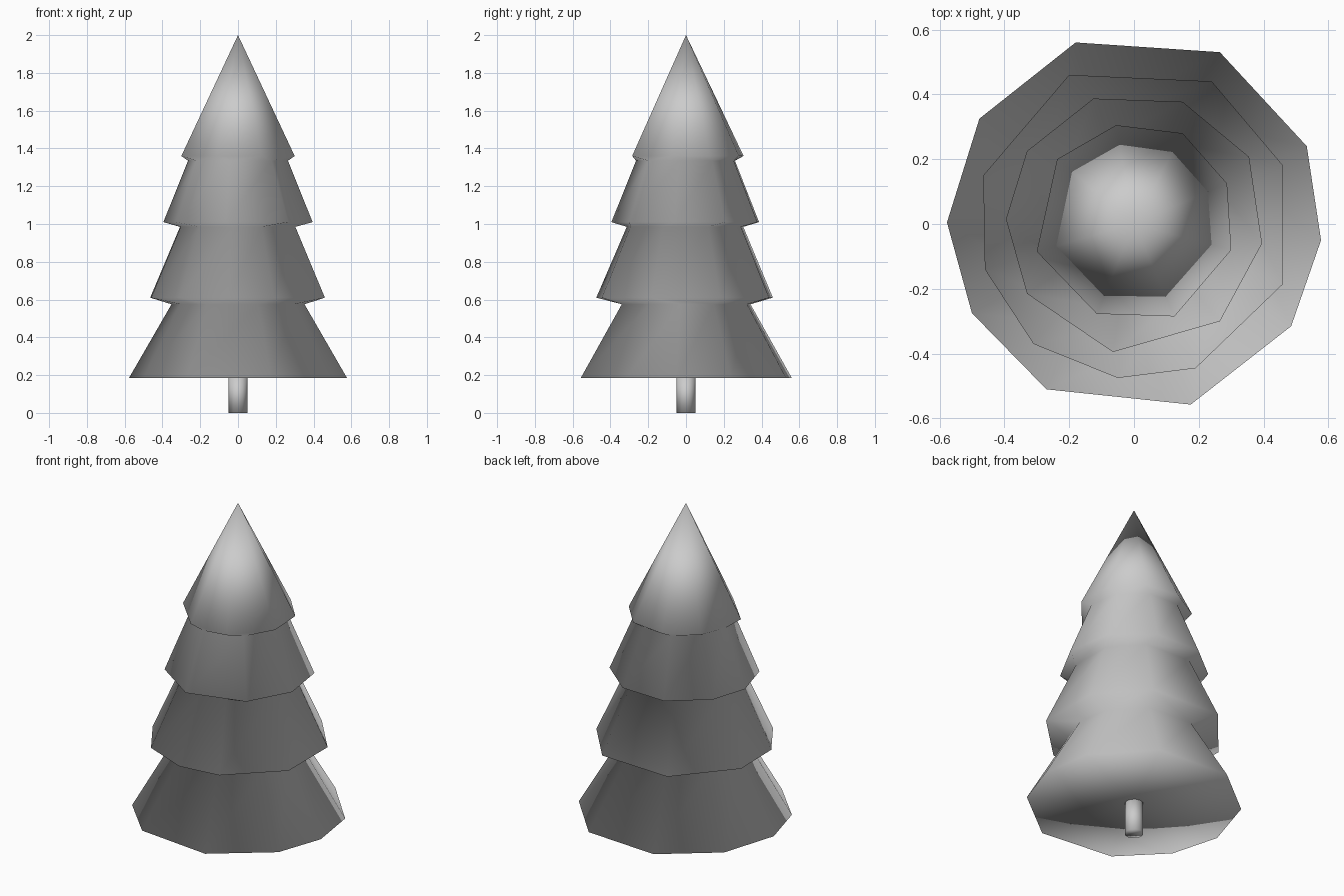
import bpy, bmesh, math

if "Cube" in bpy.data.objects:
    bpy.data.objects.remove(bpy.data.objects["Cube"])

# Irregular hand-cut rim outlines (x, y), lowest tier first, with rim height
tiers = [
    (0.185, [(-.18, .56), (.265, .53), (.533, .24), (.577, -.05), (.485, -.315),
             (.175, -.557), (-.27, -.51), (-.5, -.275), (-.577, .005), (-.477, .325)]),
    (0.61, [(-.2, .46), (.24, .44), (.46, .18), (.46, -.185), (.19, -.445),
            (-.05, -.475), (-.31, -.37), (-.46, -.14), (-.465, .15)]),
    (1.01, [(-.125, .387), (.15, .377), (.355, .207), (.395, -.06), (.265, -.3),
            (-.065, -.395), (-.33, -.215), (-.395, .015), (-.33, .225)]),
    (1.36, [(-.055, .305), (.15, .28), (.287, .125), (.3, -.08), (.125, -.285),
            (-.115, -.277), (-.3, -.085), (-.237, .2)]),
]
# Neck above each tier: height and scale of the tier's own outline
necks = [(0.575, 0.61), (0.985, 0.66), (1.335, 0.67)]


def angle(v):
    return math.atan2(v.co.y, v.co.x) % math.tau


def ring(bm, pts, z, s=1.0):
    return sorted((bm.verts.new((x * s, y * s, z)) for x, y in pts), key=angle)


def zip_rings(bm, low, high):
    """Join two rings with any number of sides, stepping round by angle."""
    if len(low) == len(high):
        for i in range(len(low)):
            j = (i + 1) % len(low)
            bm.faces.new((low[i], low[j], high[j], high[i]))
        return
    k = min(range(len(high)), key=lambda n: abs(
        (angle(high[n]) - angle(low[0]) + math.pi) % math.tau - math.pi))
    high = high[k:] + high[:k]
    nl, nh, i, j = len(low), len(high), 0, 0
    start = angle(low[0])

    def unrolled(r, n):
        if n >= len(r):
            return math.tau
        a = (angle(r[n]) - start) % math.tau
        return a - math.tau if n < 2 and a > 5.5 else a

    while i < nl or j < nh:
        if j >= nh or (i < nl and unrolled(low, i + 1) <= unrolled(high, j + 1)):
            bm.faces.new((low[i % nl], low[(i + 1) % nl], high[j % nh]))
            i += 1
        else:
            bm.faces.new((low[i % nl], high[(j + 1) % nh], high[j % nh]))
            j += 1


# Foliage: one closed skin of stacked flared tiers
bm = bmesh.new()
previous = None
for n, (z, pts) in enumerate(tiers):
    rim = ring(bm, pts, z)
    if previous:
        zip_rings(bm, previous, rim)
    else:
        base = bm.verts.new((0, 0, z))
        for a, b in zip(rim, rim[1:] + rim[:1]):
            bm.faces.new((b, a, base))
    if n < len(necks):
        previous = ring(bm, pts, *necks[n])
        zip_rings(bm, rim, previous)
    else:
        tip = bm.verts.new((0, 0, 2))
        for a, b in zip(rim, rim[1:] + rim[:1]):
            bm.faces.new((a, b, tip))
bmesh.ops.recalc_face_normals(bm, faces=bm.faces)
mesh = bpy.data.meshes.new("foliage")
bm.to_mesh(mesh)
bm.free()
mesh.shade_smooth()
bpy.context.collection.objects.link(bpy.data.objects.new("foliage", mesh))

# Trunk
bpy.ops.mesh.primitive_cylinder_add(vertices=12, radius=0.05, depth=0.19,
                                    location=(0, 0, 0.095))
trunk = bpy.context.object
trunk.name = "trunk"
trunk.data.shade_smooth()
